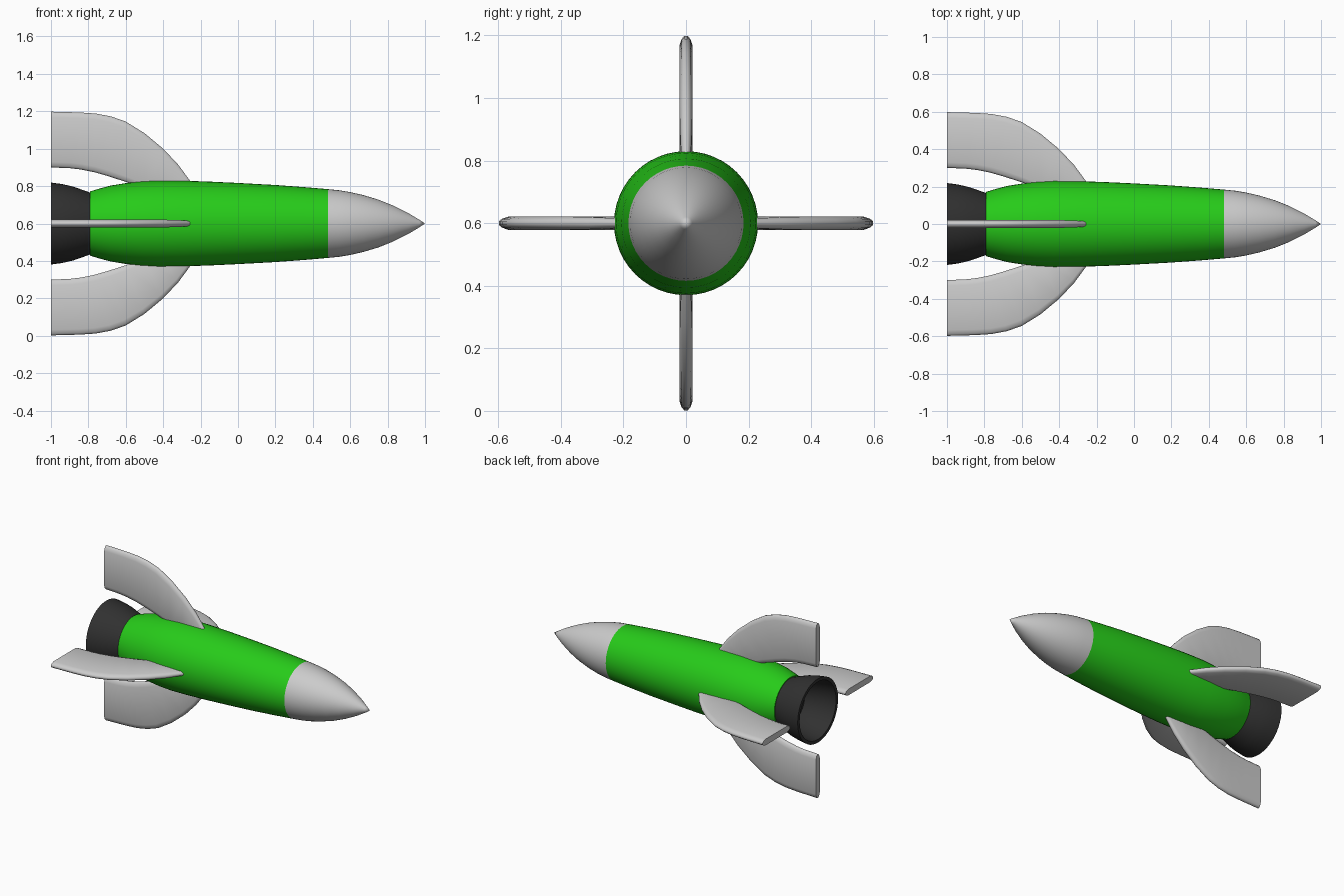
import bpy, bmesh
from math import sin, cos, pi, radians

if "Cube" in bpy.data.objects:
    bpy.data.objects.remove(bpy.data.objects["Cube"])

AXIS_Z = 0.6
SEGMENTS = 48


def material(name, rgb):
    mat = bpy.data.materials.new(name)
    mat.diffuse_color = (*rgb, 1)
    mat.use_nodes = True
    mat.node_tree.nodes["Principled BSDF"].inputs["Base Color"].default_value = mat.diffuse_color
    return mat


def finish(name, bm, mat=None, angle=35):
    bmesh.ops.recalc_face_normals(bm, faces=bm.faces)
    mesh = bpy.data.meshes.new(name)
    bm.to_mesh(mesh)
    bm.free()
    mesh.shade_smooth()
    mesh.set_sharp_from_angle(angle=radians(angle))
    if mat:
        mesh.materials.append(mat)
    obj = bpy.data.objects.new(name, mesh)
    obj.location.z = AXIS_Z
    bpy.context.collection.objects.link(obj)
    return obj


def lathe(name, profile, mat=None):
    """Revolve (x, radius) points around the x axis; radius 0 makes a pole."""
    bm = bmesh.new()
    rings = []
    for x, r in profile:
        n = SEGMENTS if r > 0 else 1
        rings.append([bm.verts.new((x, r * cos(2 * pi * i / SEGMENTS),
                                    r * sin(2 * pi * i / SEGMENTS))) for i in range(n)])
    for a, b in zip(rings, rings[1:]):
        for i in range(SEGMENTS):
            j = (i + 1) % SEGMENTS
            quad = [a[i % len(a)], a[j % len(a)], b[j % len(b)], b[i % len(b)]]
            bm.faces.new(list(dict.fromkeys(quad)))
    return finish(name, bm, mat)


def fin(name, turn):
    """Loft a rounded flat section between the outer and inner fin edges."""
    # outer x, outer radius, inner x, inner radius, half thickness
    stations = [(-1.0, .598, -1.0, .30, .021), (-.85, .594, -.9, .296, .021),
                (-.76, .588, -.84, .289, .021), (-.68, .573, -.77, .275, .021),
                (-.60, .545, -.70, .255, .021), (-.50, .483, -.60, .223, .021),
                (-.40, .400, -.50, .185, .021), (-.32, .315, -.42, .150, .019),
                (-.25, .220, -.35, .120, .015)]
    half = [(0, .25), (.03, .65), (.10, 1), (.90, 1), (.97, .65), (1, .25)]
    section = half + [(u, -w) for u, w in reversed(half)]
    bm = bmesh.new()
    rings = []
    for ox, orad, ix, irad, t in stations:
        rings.append([bm.verts.new((ix + (ox - ix) * u, w * t, irad + (orad - irad) * u))
                      for u, w in section])
    n = len(section)
    for a, b in zip(rings, rings[1:]):
        for i in range(n):
            j = (i + 1) % n
            bm.faces.new((a[i], a[j], b[j], b[i]))
    bm.faces.new(rings[0])
    bm.faces.new(rings[-1])
    obj = finish(name, bm, angle=50)
    obj.rotation_euler.x = turn


green = material("green_paint", (0.02, 0.6, 0.01))
black = material("dark_metal", (0.03, 0.03, 0.03))

# Fuselage
lathe("body", [(-.79, 0), (-.79, .172), (-.74, .187), (-.68, .203), (-.6, .216),
               (-.52, .225), (-.43, .230), (-.3, .229), (-.15, .224), (0, .217),
               (.2, .206), (.35, .195), (.48, .184), (.48, 0)], green)

# Nose cone
lathe("nose_cone", [(.48, 0), (.48, .184), (.54, .178), (.6, .168), (.67, .152),
                    (.75, .128), (.83, .096), (.91, .056), (.97, .020), (1.0, 0)])

# Hollow engine bell
lathe("engine_nozzle", [(-.77, 0), (-.77, .158), (-.82, .176), (-.88, .197), (-.94, .211),
                        (-1.0, .219), (-1.0, .197), (-.94, .190), (-.88, .176),
                        (-.82, .156), (-.80, .145), (-.80, 0)], black)

# Four fins
for i, side in enumerate(("top", "left", "bottom", "right")):
    fin("fin_" + side, i * pi / 2)
